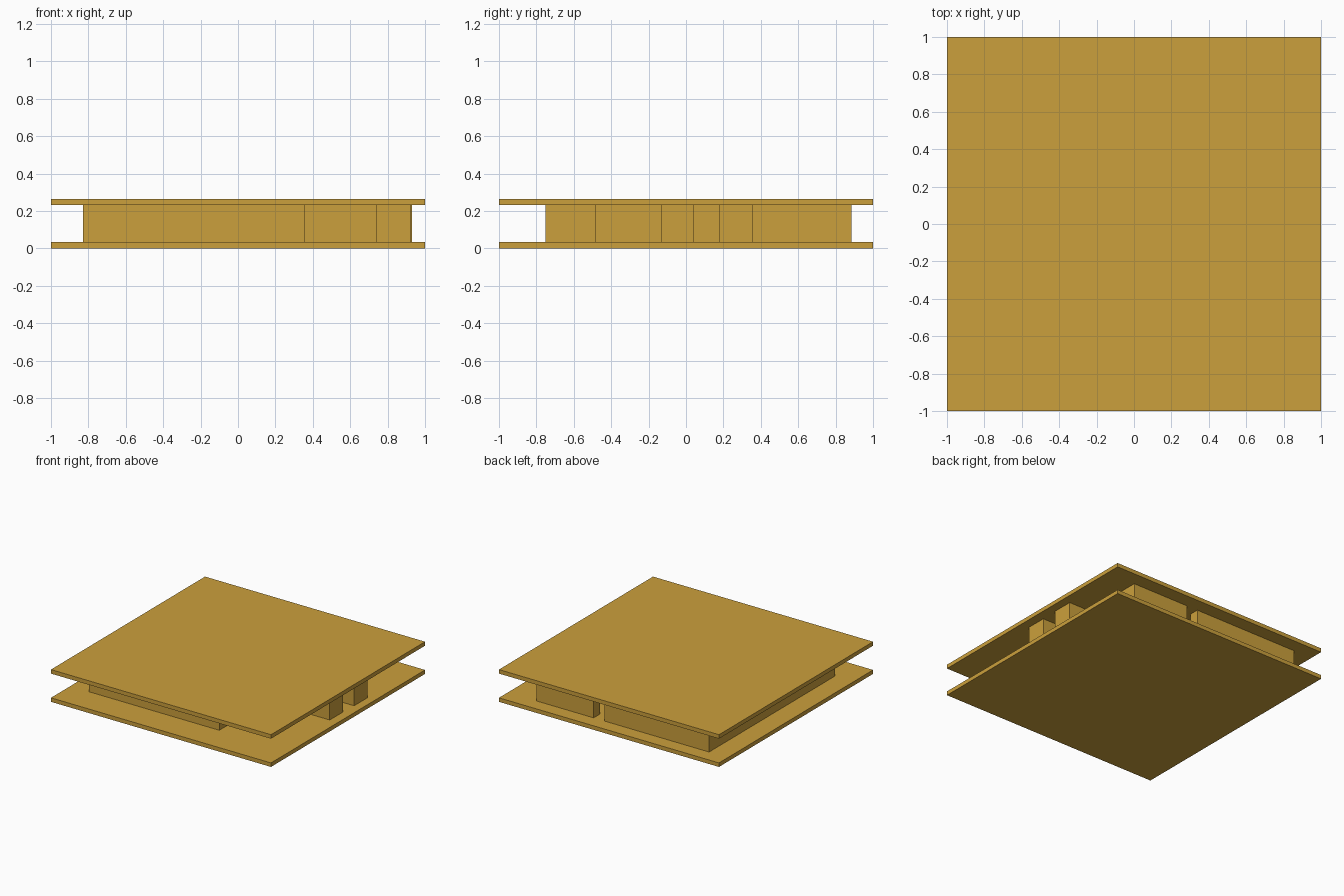
import bpy
import bmesh
from mathutils import Vector

if "Cube" in bpy.data.objects:
    bpy.data.objects.remove(bpy.data.objects["Cube"])

mat = bpy.data.materials.new("ochre")
mat.diffuse_color = (0.60, 0.35, 0.045, 1)
mat.use_nodes = True
mat.node_tree.nodes["Principled BSDF"].inputs["Base Color"].default_value = mat.diffuse_color

FLOOR, CEIL, ROOF = 0.033, 0.232, 0.265
T = 0.08  # wall thickness


def finish(bm, name):
    bmesh.ops.recalc_face_normals(bm, faces=bm.faces)
    me = bpy.data.meshes.new(name)
    bm.to_mesh(me)
    bm.free()
    me.materials.append(mat)
    ob = bpy.data.objects.new(name, me)
    bpy.context.collection.objects.link(ob)


def slab(name, x0, x1, y0, y1, z0, z1):
    bm = bmesh.new()
    bmesh.ops.create_cube(bm, size=1)
    for v in bm.verts:
        v.co = Vector((x1 if v.co.x > 0 else x0,
                       y1 if v.co.y > 0 else y0,
                       z1 if v.co.z > 0 else z0))
    finish(bm, name)


def extrusion(name, outline):
    bm = bmesh.new()
    face = bm.faces.new([bm.verts.new((x, y, FLOOR)) for x, y in outline])
    ext = bmesh.ops.extrude_face_region(bm, geom=[face])
    for v in ext["geom"]:
        if isinstance(v, bmesh.types.BMVert):
            v.co.z = CEIL
    finish(bm, name)


# Floor and roof plates
slab("floor_plate", -1, 1, -1, 1, 0, FLOOR)
slab("roof_plate", -1, 1, -1, 1, CEIL, ROOF)

# Long wall: from the back doorway, round the left and front, to the side entrance
L, R, F, B = -0.83, 0.74, -0.75, 0.885
NX, NY = 0.355, -0.485           # front right step in the plan
G0, G1 = 0.04, 0.18              # side entrance
extrusion("main_wall", [
    (0.12, B), (L, B), (L, F), (NX, F), (NX, NY), (R, NY), (R, -0.13),
    (0.925, -0.13), (0.925, G0), (R - T, G0), (R - T, NY + T),
    (NX - T, NY + T), (NX - T, F + T), (L + T, F + T), (L + T, B - T),
    (0.12, B - T)])

# Back right wall with the second entrance pier
extrusion("back_right_wall", [
    (0.22, B), (0.22, B - T), (R - T, B - T), (R - T, G1), (0.93, G1),
    (0.93, 0.355), (R, 0.355), (R, B)])
